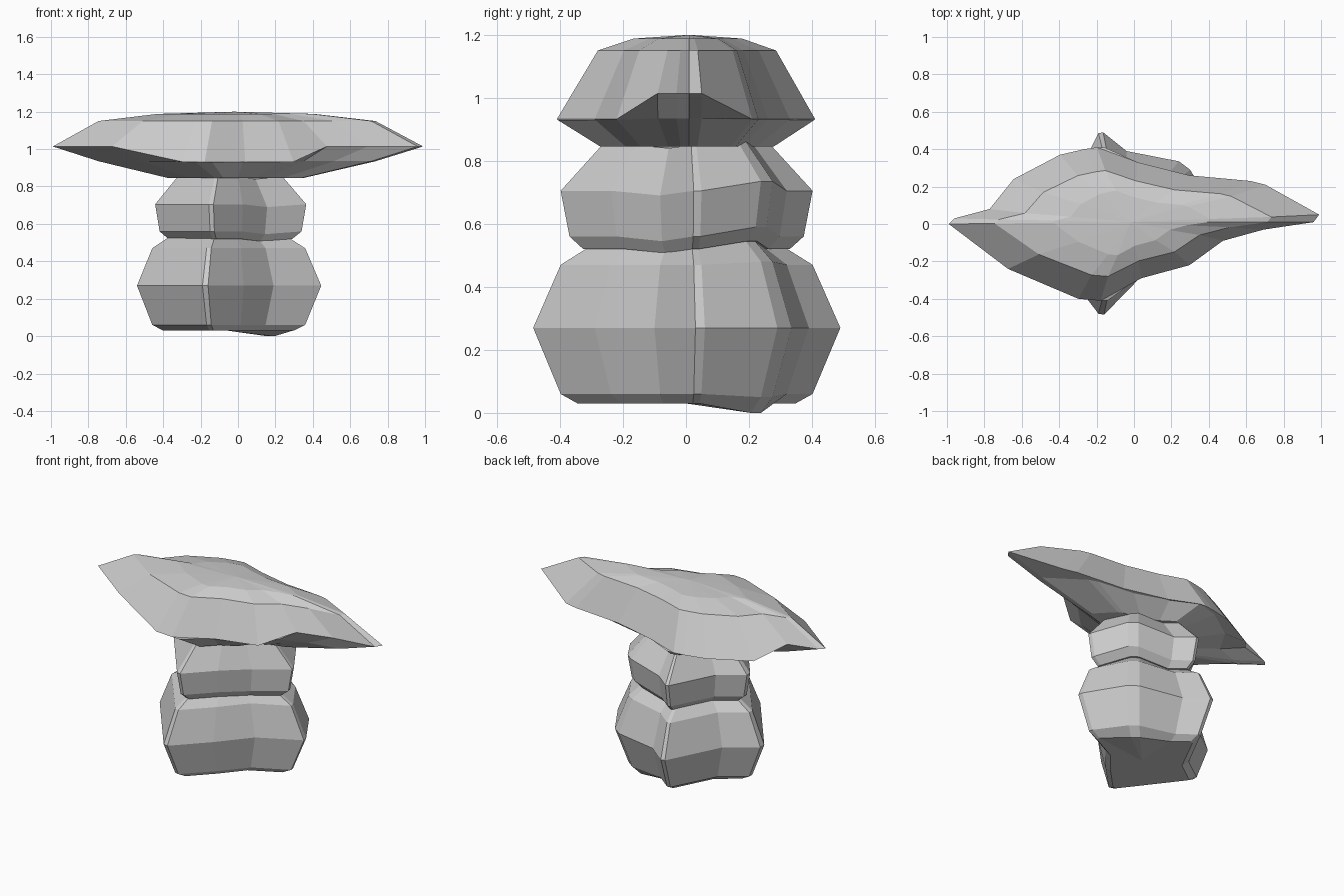
import bpy, bmesh

if "Cube" in bpy.data.objects:
    bpy.data.objects.remove(bpy.data.objects["Cube"])


def stone(name, outline, rings, centre=(0, 0), caps=(None, None)):
    """Loft a plan outline (x, y, z offset) through rings (z, x scale, y scale, offset weight)."""
    bm = bmesh.new()
    cx, cy = centre
    loops = []
    for z, sx, sy, w in rings:
        loops.append([bm.verts.new((cx + (x - cx) * sx, cy + (y - cy) * sy, z + dz * w))
                      for x, y, dz in outline])
    n = len(outline)
    for a, b in zip(loops, loops[1:]):
        for i in range(n):
            j = (i + 1) % n
            bm.faces.new((a[i], a[j], b[j], b[i]))
    # Fan caps, so the uneven outlines close cleanly
    for loop, z in ((loops[0][::-1], caps[0]), (loops[-1], caps[1])):
        c = bm.verts.new((cx, cy, z))
        for i in range(n):
            bm.faces.new((loop[i], loop[(i + 1) % n], c))
    bmesh.ops.recalc_face_normals(bm, faces=bm.faces)
    mesh = bpy.data.meshes.new(name)
    bm.to_mesh(mesh)
    bm.free()
    ob = bpy.data.objects.new(name, mesh)
    bpy.context.collection.objects.link(ob)
    return ob


# Four-pointed plan shared by the two lower stones; offset marks the tilted corner
plan = [(-.54, -.02, 0), (-.19, -.48, 0), (-.16, -.485, 0), (.03, -.29, 0), (.19, -.10, 0),
        (.445, .03, 0), (.44, .06, 0), (.30, .29, 1), (.24, .335, 1), (-.04, .39, 0),
        (-.165, .49, 0), (-.19, .485, 0), (-.36, .15, 0), (-.54, .02, 0)]

# Bottom stone
stone("bottom_stone", plan,
      [(.03, .71, .71, -.03), (.06, .83, .82, -.01), (.27, 1, 1, 0),
       (.47, .83, .82, .01), (.525, .66, .64, .025)],
      centre=(-.06, 0), caps=(.03, .525))

# Middle stone: the same plan, smaller, dipping at the front right hollow
mid = [(x * .82, y * .82, -.5 if (x, y) == (.19, -.10) else d) for x, y, d in plan]
stone("middle_stone", mid,
      [(.52, .82, .82, .025), (.56, .94, .93, .03), (.705, 1, 1, .03), (.85, .70, .67, .02)],
      centre=(-.05, 0), caps=(.515, .85))

# Wide flat top stone: its lower edge is widest at the sides, its waist at the two tips
rim = [(-1, 0, 1), (-.68, -.24, 1), (-.30, -.40, 0), (-.18, -.41, 0), (.04, -.29, 0),
       (.30, -.22, 0), (.48, -.09, 1), (.70, -.03, 1), (.97, .01, 1), (1, .05, 1),
       (.71, .21, 0), (.63, .23, 0), (.30, .26, 0), (.02, .33, 0), (-.20, .41, 0),
       (-.27, .40, 0), (-.40, .37, 0), (-.65, .24, 0), (-.78, .08, 1), (-.97, .03, 1)]
stone("top_stone", rim,
      [(.845, .36, .67, 0), (.93, .74, .995, .005), (.932, .99, 1, .082),
       (1.15, .74, .69, 0), (1.188, .42, .42, 0)],
      centre=(-.02, .01), caps=(.845, 1.2))
